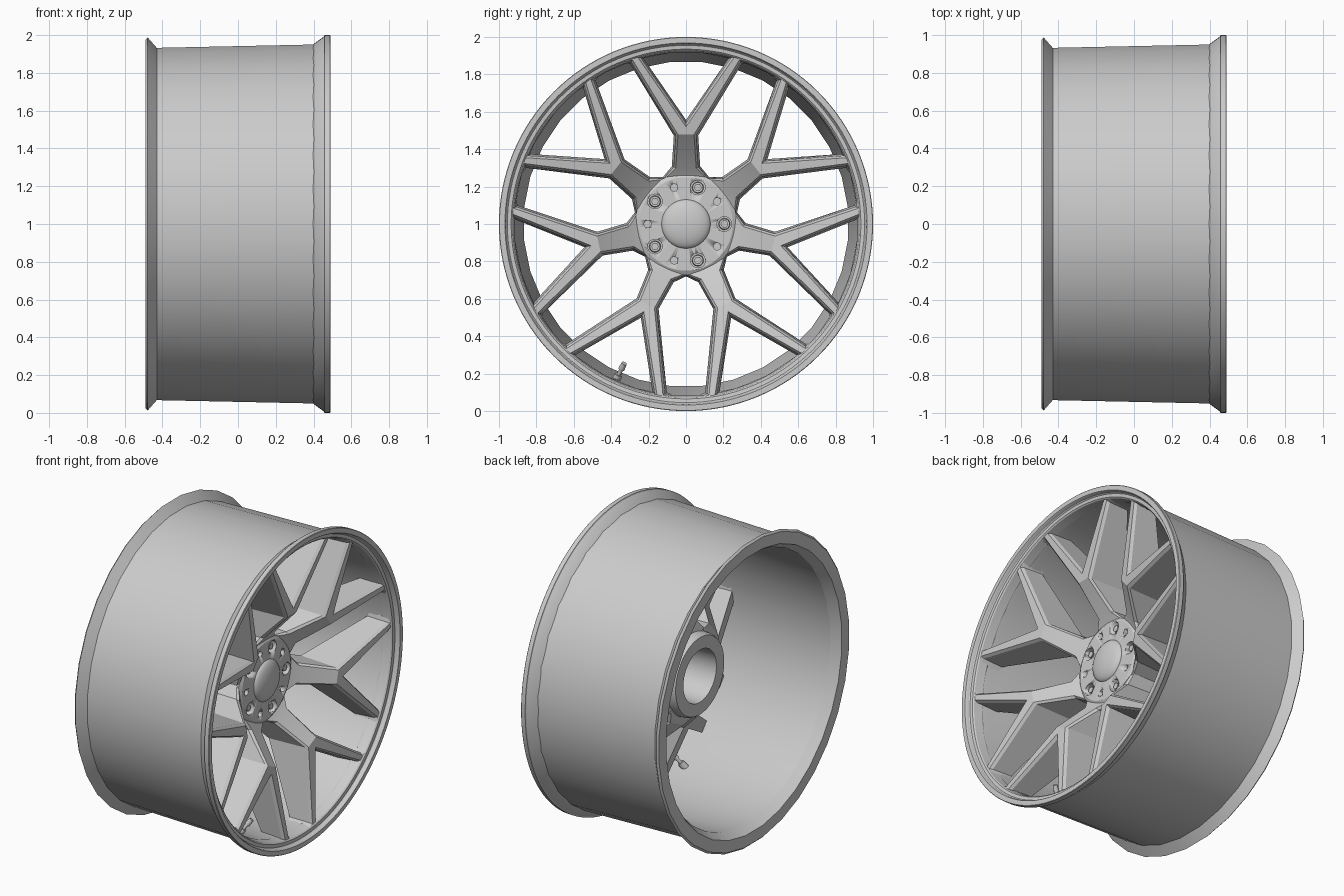
import bpy, bmesh, math
from mathutils import Vector, Matrix

if "Cube" in bpy.data.objects:
    bpy.data.objects.remove(bpy.data.objects["Cube"])

CZ = 1.0   # axle height


def finish(bm, name, angle=30):
    bmesh.ops.remove_doubles(bm, verts=bm.verts, dist=1e-5)
    bmesh.ops.recalc_face_normals(bm, faces=bm.faces)
    me = bpy.data.meshes.new(name)
    bm.to_mesh(me)
    bm.free()
    ob = bpy.data.objects.new(name, me)
    bpy.context.collection.objects.link(ob)
    bpy.ops.object.select_all(action='DESELECT')
    bpy.context.view_layer.objects.active = ob
    ob.select_set(True)
    bpy.ops.object.shade_smooth_by_angle(angle=math.radians(angle))
    return ob


def lathe(name, profile, segs, closed=True, phase=0.0):
    """Revolve (x, radius) points around the axle."""
    bm = bmesh.new()
    rings = []
    for x, r in profile:
        if r == 0:
            rings.append([bm.verts.new((x, 0, CZ))] * segs)
            continue
        rings.append([bm.verts.new((x, r * math.cos(a), CZ + r * math.sin(a)))
                      for a in (2 * math.pi * (i + phase) / segs for i in range(segs))])
    n = len(rings)
    for k in range(n if closed else n - 1):
        A, B = rings[k], rings[(k + 1) % n]
        for i in range(segs):
            j = (i + 1) % segs
            f = list(dict.fromkeys((A[i], A[j], B[j], B[i])))
            if len(f) > 2:
                bm.faces.new(f)
    return finish(bm, name)


def add_cyl(bm, x0, x1, r, ring_r, ang, segs=20, r2=None):
    """Cylinder parallel to the axle on a bolt circle."""
    m = (Matrix.Translation(((x0 + x1) / 2, ring_r * math.cos(ang), CZ + ring_r * math.sin(ang)))
         @ Matrix.Rotation(math.pi / 2, 4, 'Y'))
    bmesh.ops.create_cone(bm, cap_ends=True, segments=segs, radius1=r,
                          radius2=r if r2 is None else r2, depth=x1 - x0, matrix=m)


# Barrel: coarse tube with rear flange
lathe("barrel", [(-.43, .937), (-.478, .992), (-.49, .98), (-.49, .905), (-.43, .87),
                 (.36, .918), (.41, .925), (.41, .955)], 32, phase=.5)

# Front lip: fine stepped ring
lathe("front_lip", [(.40, .953), (.455, .993), (.458, 1.0), (.486, 1.0), (.489, .997), (.489, .968),
                    (.484, .964), (.466, .960), (.461, .955), (.459, .935), (.452, .928),
                    (.40, .918), (.38, .925)], 128)

# Hub with bolt holes
hub = lathe("hub", [(.205, .12), (.205, .25), (.192, .272), (.10, .275), (-.08, .26), (-.10, .25),
                    (-.10, .17), (.15, .16), (.15, .12)], 64)
bm = bmesh.new()
for k in range(5):
    a = 2 * math.pi * k / 5
    add_cyl(bm, .12, .25, .039, .205, a)
    add_cyl(bm, .16, .25, .019, .205, a + math.pi / 5)
cutter = finish(bm, "hole_cutter")
cutter.hide_render = True
mod = hub.modifiers.new("holes", 'BOOLEAN')
mod.operation = 'DIFFERENCE'
mod.solver = 'EXACT'
mod.object = cutter
bpy.context.view_layer.objects.active = hub
bpy.ops.object.modifier_apply(modifier="holes")
bpy.data.objects.remove(cutter)

# Wheel bolts
bm = bmesh.new()
for k in range(5):
    a = 2 * math.pi * k / 5
    add_cyl(bm, .11, .165, .032, .205, a, 20, .028)
    add_cyl(bm, .16, .195, .021, .205, a, 6)
finish(bm, "wheel_bolts")

# Domed centre cap
dome = [(.20 + .045 * math.cos(t), .132 * math.sin(t)) for t in (math.pi / 2 * i / 8 for i in range(9))]
dome[0] = (.245, 0)
lathe("center_cap", dome + [(.16, .132), (.16, 0)], 48, closed=False)

# Y spokes: (along, across, front x, back x) for one half, apex, then mirrored
half = [(.245, .118, .195, -.05), (.305, .066, .225, -.03), (.475, .055, .39, .12),
        (.866, .293, .45, .30), (.872, .36, .457, .33), (.92, .215, .457, .33), (.894, .245, .45, .30)]
pts = half + [(.54, 0, .40, .15)] + [(u, -v, f, b) for u, v, f, b in reversed(half)]
N = len(pts)


def offset(d):
    """Outline pushed outward by d with mitred corners."""
    P = [Vector(p[:2]) for p in pts]
    res = []
    for i in range(N):
        e1 = (P[i] - P[i - 1]).normalized()
        e2 = (P[(i + 1) % N] - P[i]).normalized()
        n1, n2 = Vector((-e1.y, e1.x)), Vector((-e2.y, e2.x))
        m = (n1 + n2).normalized()
        res.append(P[i] + m * (d * SIGN / max(.6, m.dot(n1))))
    return res


area = sum(pts[i - 1][0] * pts[i][1] - pts[i][0] * pts[i - 1][1] for i in range(N))
SIGN = -1 if area > 0 else 1

faces = [(14, 0, 1, 13), (13, 1, 2, 12), (12, 2, 7), (2, 3, 6, 7), (3, 4, 5, 6),
         (12, 7, 8, 11), (11, 8, 9, 10)]
levels = [(-.012, 0), (0, .018), (.010, 1)]      # face, chamfer, back
for s in range(7):
    ang = math.pi / 2 + 2 * math.pi * s / 7
    c, sn = math.cos(ang), math.sin(ang)
    bm = bmesh.new()
    rings = []
    for d, t in levels:
        ring = []
        for (u, v), p in zip(offset(d), pts):
            lim = .925 if t == 1 else .945
            k = min(1, lim / math.hypot(u, v))
            u, v = u * k, v * k
            x = p[3] if t == 1 else p[2] - t
            ring.append(bm.verts.new((x, u * c - v * sn, CZ + u * sn + v * c)))
        rings.append(ring)
    for A, B in zip(rings, rings[1:]):
        for i in range(N):
            j = (i + 1) % N
            bm.faces.new((A[i], A[j], B[j], B[i]))
    for f in faces:
        bm.faces.new([rings[0][i] for i in f])
        bm.faces.new([rings[-1][i] for i in reversed(f)])
    finish(bm, f"y_spoke_{s + 1}", 20)

# Valve stem inside the barrel
bm = bmesh.new()
base, tip = Vector((.27, -.375, .165)), Vector((.33, -.33, .255))
axis = tip - base
rot = axis.to_track_quat('Z', 'Y').to_matrix().to_4x4()
for t0, t1, r in ((-.1, .35, .024), (.3, .7, .012), (.65, 1, .017)):
    bmesh.ops.create_cone(bm, cap_ends=True, segments=16, radius1=r, radius2=r * .85,
                          depth=axis.length * (t1 - t0),
                          matrix=Matrix.Translation(base + axis * (t0 + t1) / 2) @ rot)
finish(bm, "valve_stem")
